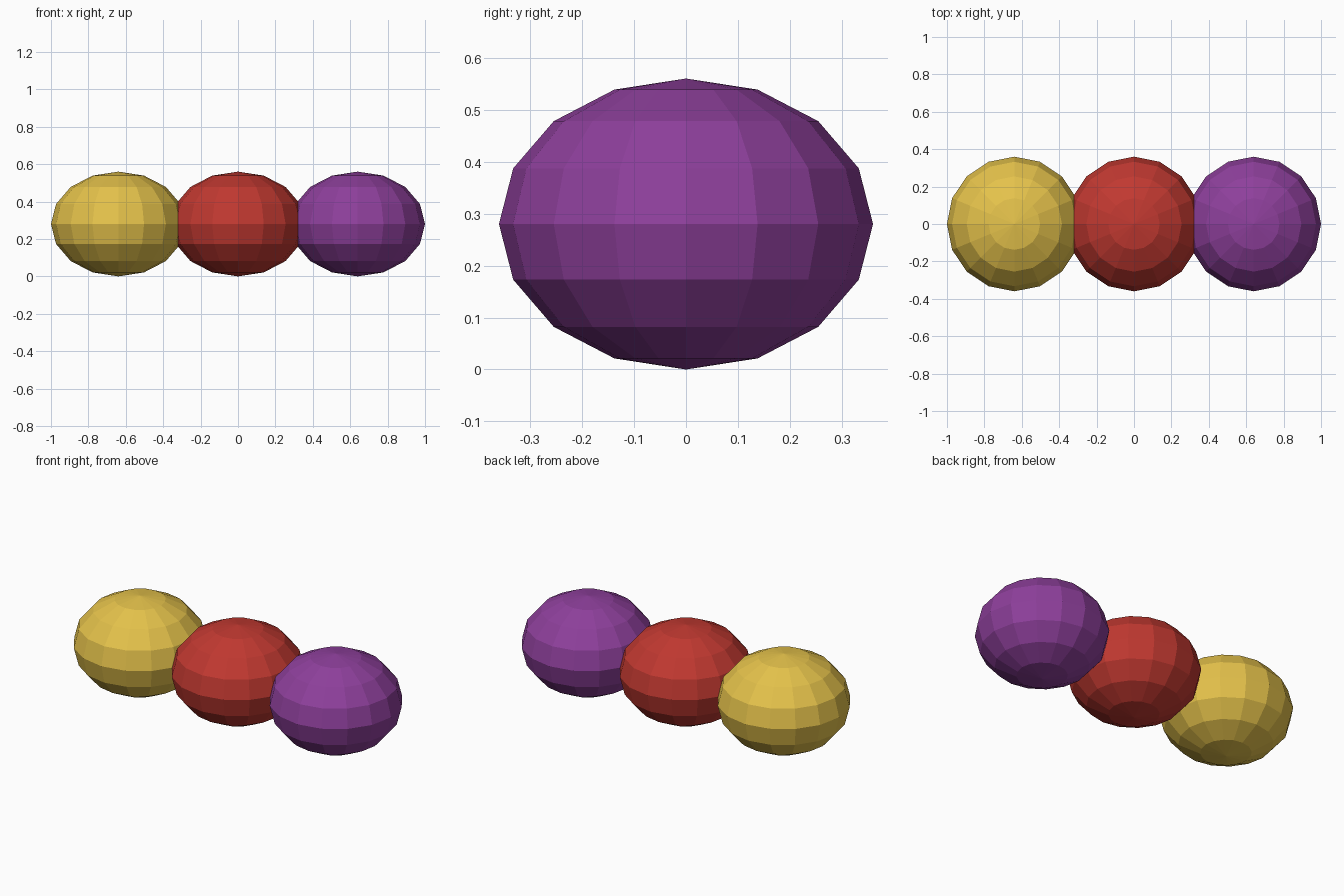
import bpy

if "Cube" in bpy.data.objects:
    bpy.data.objects.remove(bpy.data.objects["Cube"])


def bead(name, x, color):
    # Flattened low-poly sphere resting on the ground
    bpy.ops.mesh.primitive_uv_sphere_add(segments=16, ring_count=8, radius=1, location=(x, 0, 0.28))
    ob = bpy.context.object
    ob.name = name
    ob.scale = (0.36, 0.36, 0.28)
    bpy.ops.object.transform_apply(location=False, rotation=False, scale=True)
    mat = bpy.data.materials.new(name + "_paint")
    mat.diffuse_color = (*color, 1)
    mat.use_nodes = True
    mat.node_tree.nodes["Principled BSDF"].inputs["Base Color"].default_value = mat.diffuse_color
    ob.data.materials.append(mat)


# Row of three overlapping beads
bead("yellow_bead", -0.64, (0.78, 0.54, 0.07))
bead("red_bead", 0.0, (0.53, 0.04, 0.03))
bead("purple_bead", 0.64, (0.27, 0.05, 0.33))
